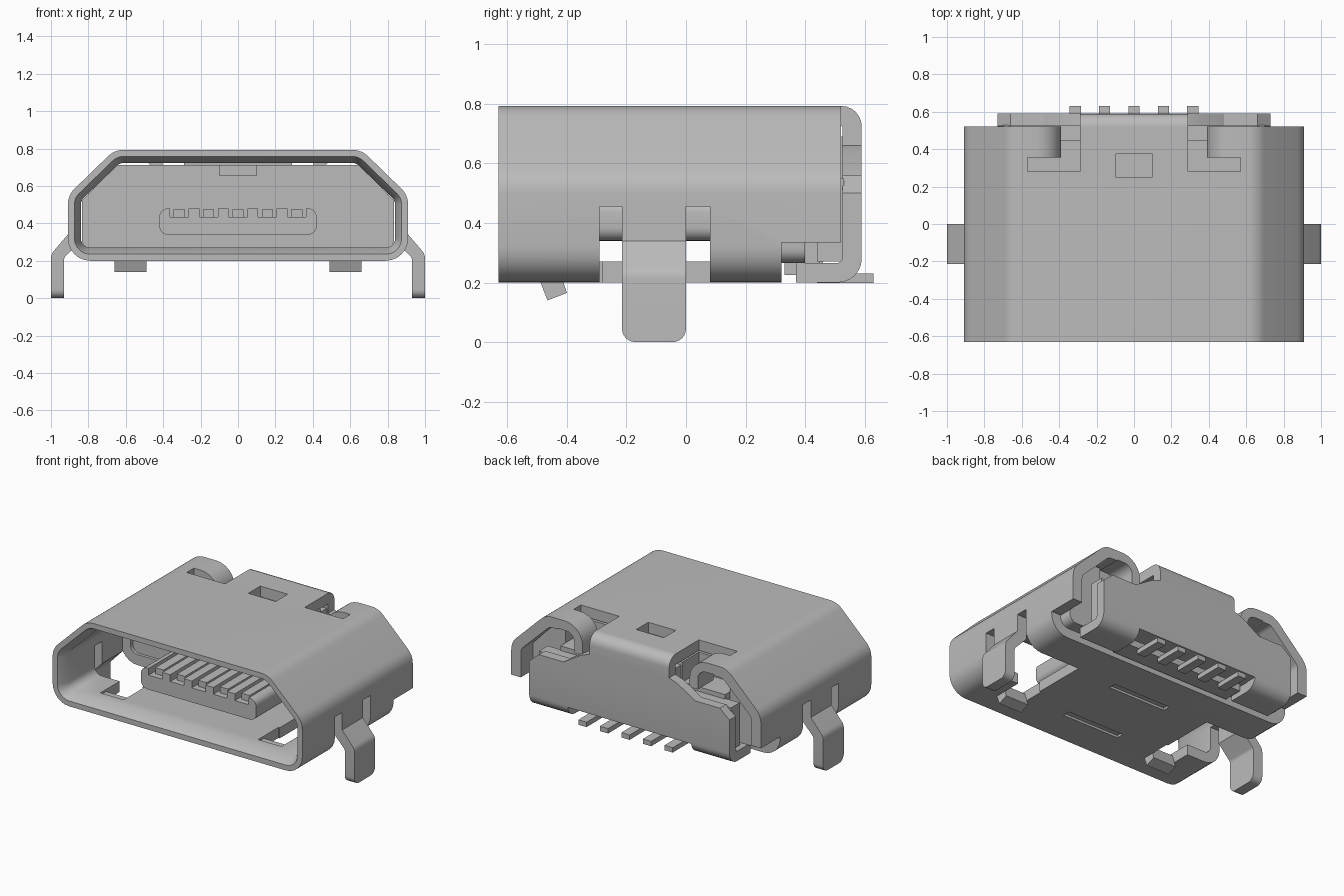
import bpy, bmesh, math
from mathutils import Vector

if "Cube" in bpy.data.objects:
    bpy.data.objects.remove(bpy.data.objects["Cube"], do_unlink=True)

metal = bpy.data.materials.new("satin grey")
metal.use_nodes = True
GREY = (0.5, 0.5, 0.5, 1)
metal.diffuse_color = GREY
metal.node_tree.nodes["Principled BSDF"].inputs["Base Color"].default_value = GREY


def rounded(corners, steps=6):
    """Round (a, b, radius) polygon corners into a list of 2D points."""
    pts, n = [], len(corners)
    for i, (a, b, r) in enumerate(corners):
        p = Vector((a, b))
        if r <= 0:
            pts.append(p)
            continue
        u = (Vector(corners[i - 1][:2]) - p).normalized()
        v = (Vector(corners[(i + 1) % n][:2]) - p).normalized()
        half = u.angle(v) / 2
        centre = p + (u + v).normalized() * (r / math.sin(half))
        start = p + u * (r / math.tan(half)) - centre
        end = p + v * (r / math.tan(half)) - centre
        sweep = start.angle_signed(end)
        for k in range(steps + 1):
            t = -sweep * k / steps
            c, s = math.cos(t), math.sin(t)
            pts.append(centre + Vector((c * start.x - s * start.y, s * start.x + c * start.y)))
    return pts


def finish(name, bm):
    bmesh.ops.recalc_face_normals(bm, faces=bm.faces)
    mesh = bpy.data.meshes.new(name)
    bm.to_mesh(mesh)
    bm.free()
    mesh.materials.append(metal)
    ob = bpy.data.objects.new(name, mesh)
    bpy.context.collection.objects.link(ob)
    return ob


def prism(name, corners, axis, lo, hi):
    """Extrude a rounded profile along x (profile y,z) or y (profile x,z)."""
    bm = bmesh.new()
    rings = []
    for d in (lo, hi):
        rings.append([bm.verts.new((d, p.x, p.y) if axis == "x" else (p.x, d, p.y))
                      for p in rounded(corners)])
    n = len(rings[0])
    for i in range(n):
        j = (i + 1) % n
        bm.faces.new((rings[0][i], rings[0][j], rings[1][j], rings[1][i]))
    bm.faces.new(rings[0])
    bm.faces.new(rings[1])
    return finish(name, bm)


def box(name, x, y, z):
    x = sorted(x)
    return prism(name, [(x[0], z[0], 0), (x[1], z[0], 0), (x[1], z[1], 0), (x[0], z[1], 0)],
                 "y", *y)


def cut(ob, x, y, z):
    """Subtract a box from an object."""
    carve(ob, box("cutter", x, y, z))


def carve(ob, cutter):
    mod = ob.modifiers.new("cut", "BOOLEAN")
    mod.operation, mod.solver, mod.object = "DIFFERENCE", "EXACT", cutter
    bpy.context.view_layer.update()
    mesh = bpy.data.meshes.new_from_object(ob.evaluated_get(bpy.context.evaluated_depsgraph_get()))
    ob.modifiers.clear()
    ob.data = mesh
    bpy.data.objects.remove(cutter, do_unlink=True)


def section(d):
    """Six-sided shell outline, inset by d."""
    top, low = 0.793 - d, 0.2 + d
    a, b, zb = 0.66 - 0.414 * d, 0.91 - d, 0.55 - 0.414 * d
    r, rb = 0.12 - d, 0.12 - d
    return [(b, low, rb), (b, zb, r), (a, top, r), (-a, top, r), (-b, zb, r), (-b, low, rb)]


# Shell: a tube with a flared front lip
bm = bmesh.new()
rings = [[bm.verts.new((p.x, y, p.y)) for p in rounded(section(d))]
         for d, y in ((0, -0.63), (0, 0.52), (0.07, 0.52), (0.07, -0.56), (0.035, -0.63))]
for k, ring in enumerate(rings):
    nxt = rings[(k + 1) % len(rings)]
    for i in range(len(ring)):
        j = (i + 1) % len(ring)
        bm.faces.new((ring[i], ring[j], nxt[j], nxt[i]))
shell = finish("shell", bm)

# Shell openings: rear underside, top window, and mirrored side cut-outs
cut(shell, (-1, 1), (0.32, 0.6), (0.1, 0.335))
cut(shell, (-0.1, 0.1), (0.25, 0.375), (0.7, 0.9))
for y in (-0.38, 0.05):
    cut(shell, (-0.21, 0.21), (y - 0.025, y + 0.025), (0.1, 0.215))
for s in (1, -1):
    cut(shell, (0.5 * s, 1.1 * s), (-0.29, 0.08), (0.1, 0.272))
    cut(shell, (0.49 * s, 0.66 * s), (-0.49, -0.28), (0.1, 0.3))
    cut(shell, (0.8 * s, 1.1 * s), (-0.29, -0.215), (0.15, 0.455))
    cut(shell, (0.8 * s, 1.1 * s), (0.0, 0.08), (0.15, 0.455))
    cut(shell, (0.8 * s, 1.1 * s), (-0.22, 0.005), (0.15, 0.34))
    cut(shell, (0.29 * s, 0.57 * s), (0.28, 0.6), (0.7, 0.9))

# Inner housing block with a front notch and rear pockets
housing = prism("housing", [(0.835, 0.265, 0.05), (0.835, 0.52, 0.03), (0.65, 0.712, 0.03),
                            (-0.65, 0.712, 0.03), (-0.835, 0.52, 0.03), (-0.835, 0.265, 0.05)],
                "y", 0.1, 0.45)
cut(housing, (-0.1, 0.1), (0.0, 0.4), (0.655, 0.8))
for s in (1, -1):
    cut(housing, (0.29 * s, 0.6 * s), (0.28, 0.6), (0.58, 0.8))
    cut(housing, (0.6 * s, 0.9 * s), (0.4, 0.6), (0.2, 0.8))
box("housing_back", (-0.7, 0.7), (0.44, 0.53), (0.27, 0.55))
box("housing_neck", (-0.28, 0.28), (0.44, 0.53), (0.54, 0.69))
box("housing_foot", (-0.44, 0.44), (0.33, 0.46), (0.225, 0.28))

# Tongue with five contact grooves
tongue = prism("tongue", [(0.42, 0.34, 0.045), (0.42, 0.48, 0.045),
                          (-0.42, 0.48, 0.045), (-0.42, 0.34, 0.045)], "y", -0.41, 0.11)
for i in range(-2, 3):
    x = i * 0.157
    cut(tongue, (x - 0.05, x + 0.05), (-0.5, 0.1), (0.435, 0.6))
    box("contact", (x - 0.03, x + 0.03), (-0.37, 0.11), (0.42, 0.475))
    box("solder_pin", (x - 0.03, x + 0.03), (0.44, 0.63), (0.198, 0.23))

# Rear cover: strip bent over the back, trimmed to a shouldered outline
cover = prism("rear_cover", [(0.52, 0.793, 0), (0.59, 0.793, 0.069), (0.59, 0.2, 0.08),
                             (0.37, 0.2, 0), (0.37, 0.265, 0), (0.525, 0.265, 0.02),
                             (0.525, 0.725, 0.004), (0.52, 0.725, 0)], "x", -0.73, 0.73)
for s in (1, -1):
    carve(cover, prism("cutter", [(0.29 * s, 0.9, 0), (0.29 * s, 0.66, 0), (0.35 * s, 0.64, 0),
                                  (0.48 * s, 0.56, 0), (0.66 * s, 0.56, 0.0), (0.73 * s, 0.5, 0),
                                  (0.9 * s, 0.5, 0), (0.9 * s, 0.9, 0)], "y", 0.3, 0.7))
cut(cover, (-0.45, 0.45), (0.3, 0.7), (0.1, 0.268))

for s in (1, -1):
    # Mounting leg bent out of the side wall, with rounded toe
    leg = prism("mounting_leg", [(0.84 * s, 0.34, 0), (0.91 * s, 0.34, 0), (1.0 * s, 0.235, 0.06),
                                 (1.0 * s, 0, 0), (0.93 * s, 0, 0), (0.93 * s, 0.215, 0.03),
                                 (0.84 * s, 0.31, 0)], "y", -0.215, 0.0)
    bm = bmesh.new()
    bm.from_mesh(leg.data)
    toe = [e for e in bm.edges if all(v.co.z < 0.001 for v in e.verts)
           and abs(e.verts[0].co.y - e.verts[1].co.y) < 0.001]
    bmesh.ops.bevel(bm, geom=toe, offset=0.045, segments=6, profile=0.5, affect="EDGES")
    bm.to_mesh(leg.data)
    bm.free()
    # Small locking flap below the floor
    prism("locking_flap", [(-0.51, 0.255, 0), (-0.465, 0.14, 0), (-0.4, 0.165, 0),
                           (-0.43, 0.255, 0)], "x", *sorted((0.49 * s, 0.66 * s)))
    # Shell ear curled down beside the rear cover
    prism("curled_ear", [(0.575 * s, 0.793, 0), (0.39 * s, 0.793, 0.13), (0.39 * s, 0.6, 0),
                         (0.45 * s, 0.6, 0), (0.45 * s, 0.73, 0.06), (0.575 * s, 0.73, 0)],
          "y", 0.355, 0.52)

# Smooth curved faces, keep hard edges
bpy.ops.object.select_all(action="DESELECT")
for ob in bpy.context.scene.objects:
    if ob.type == "MESH":
        ob.select_set(True)
        bpy.context.view_layer.objects.active = ob
bpy.ops.object.shade_smooth_by_angle(angle=math.radians(30))
